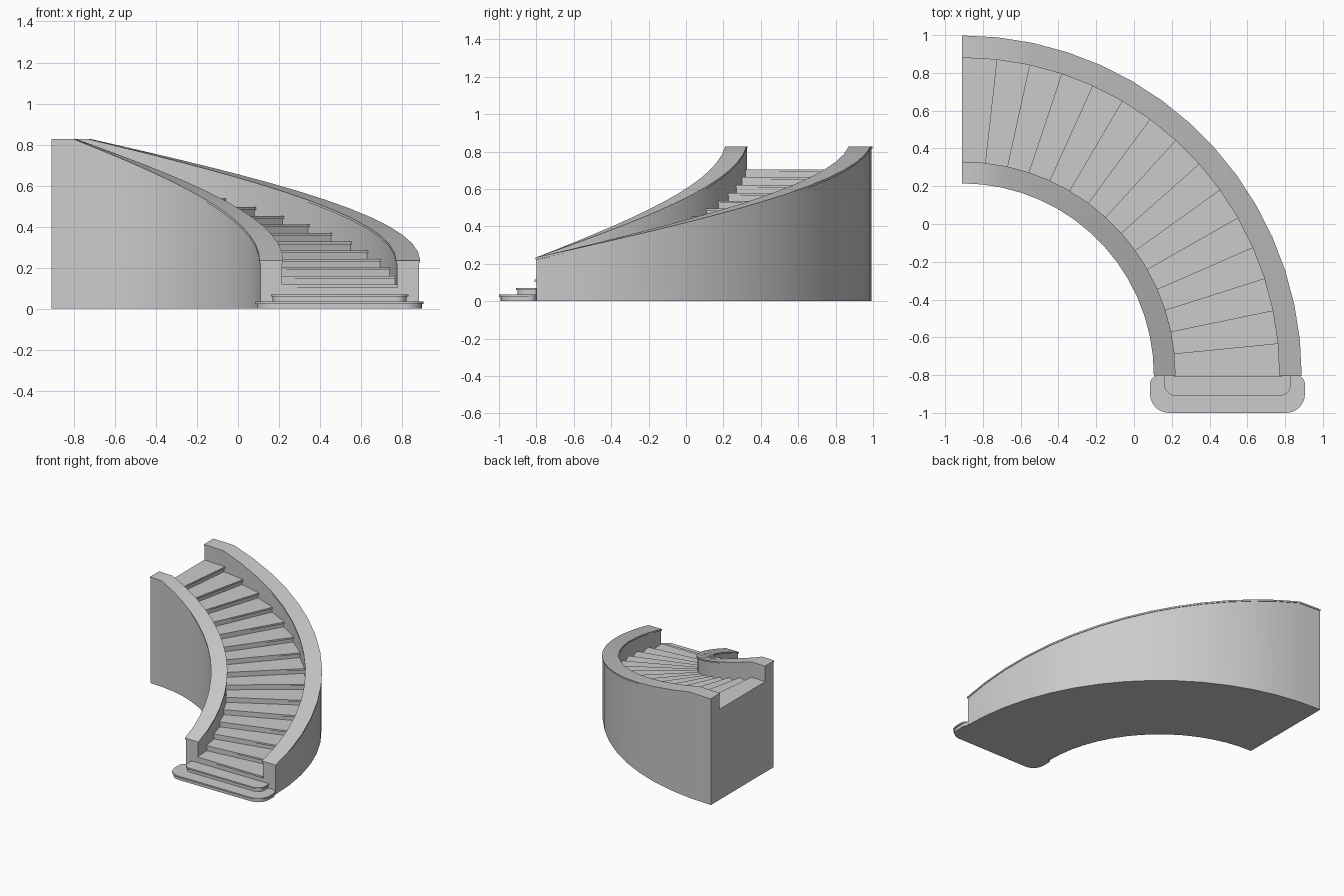
import bpy, bmesh
from math import radians, sin, cos, pi

if "Cube" in bpy.data.objects:
    bpy.data.objects.remove(bpy.data.objects["Cube"])

CX, CY = -0.91, -0.80          # centre of the quarter turn
N, STEP = 15, 6.0              # treads and degrees per tread
RISE, TOP = 0.042, 0.705
R_IN, R_OUT = (1.015, 1.13), (1.68, 1.798)


def polar(r, a, z):
    return (CX + r * cos(radians(a)), CY + r * sin(radians(a)), z)


def finish(name, bm, smooth=False, recalc=True):
    if recalc:
        bmesh.ops.recalc_face_normals(bm, faces=bm.faces)
    me = bpy.data.meshes.new(name)
    bm.to_mesh(me)
    bm.free()
    ob = bpy.data.objects.new(name, me)
    bpy.context.collection.objects.link(ob)
    if smooth:
        bpy.context.view_layer.objects.active = ob
        ob.select_set(True)
        bpy.ops.object.shade_smooth_by_angle(angle=radians(30))
        ob.select_set(False)
    return ob


def sweep(bm, angles, r0, r1, low, high):
    """Closed box section swept round the turn; low/high give z at an angle."""
    rings = [[bm.verts.new(polar(r, a, f(a)))
              for r, f in ((r0, low), (r1, low), (r1, high), (r0, high))] for a in angles]
    for p, q in zip(rings, rings[1:]):
        for i in range(4):
            j = (i + 1) % 4
            bm.faces.new((p[i], p[j], q[j], q[i]))
    bm.faces.new(rings[0])
    bm.faces.new(rings[-1])


def rail(a):
    return 0.234 + 0.594 * min(max(a, 0), 84) / 84


# Curved side walls with slightly wider sloping caps
angles = [i * STEP for i in range(N + 1)]
CAP, LIP = 0.012, 0.005
for side, (r0, r1) in (("inner", R_IN), ("outer", R_OUT)):
    bm = bmesh.new()
    sweep(bm, angles, r0 + LIP, r1 - LIP, lambda a: 0, lambda a: rail(a) - CAP)
    finish(side + "_wall", bm, True)
    bm = bmesh.new()
    sweep(bm, [-0.15] + angles[1:], r0, r1, lambda a: rail(a) - CAP, rail)
    finish(side + "_wall_cap", bm, True)

# Treads with nosings
RA, RB = R_IN[1] - 0.01, R_OUT[0] + 0.01
bm = bmesh.new()
for k in range(N):
    z = TOP - RISE * (N - 1 - k)
    sweep(bm, [k * STEP - 0.35, (k + 1) * STEP], RA, RB,
          lambda a: z - 0.013, lambda a: z)
finish("treads", bm)

# Risers, closed underside and rear end
bm = bmesh.new()


def quad(*pts):
    bm.faces.new([bm.verts.new(polar(*p)) for p in pts])


for k in range(N):
    a, b = k * STEP, (k + 1) * STEP
    z1 = TOP - RISE * (N - 1 - k) - 0.013
    z0 = z1 - RISE if k else 0
    quad((RA, a, z0), (RB, a, z0), (RB, a, z1), (RA, a, z1))
    quad((RA, a, 0), (RA, b, 0), (RB, b, 0), (RB, a, 0))
quad((RA, 90, 0), (RA, 90, TOP - 0.013), (RB, 90, TOP - 0.013), (RB, 90, 0))
finish("risers", bm, recalc=False)


# Rounded starting steps
def slab(name, x0, x1, y0, y1, z0, z1, rf, rb):
    bm = bmesh.new()
    pts = []
    for cx, cy, r, start in ((x1 - rf, y0 + rf, rf, -pi / 2), (x1 - rb, y1 - rb, rb, 0),
                             (x0 + rb, y1 - rb, rb, pi / 2), (x0 + rf, y0 + rf, rf, pi)):
        n = 8 if r > 0.01 else 1
        for i in range(n + 1):
            t = start + pi / 2 * i / n
            pts.append((cx + r * cos(t), cy + r * sin(t), z0))
    f = bm.faces.new([bm.verts.new(p) for p in pts])
    ext = bmesh.ops.extrude_face_region(bm, geom=[f], use_keep_orig=True)
    for v in ext["geom"]:
        if isinstance(v, bmesh.types.BMVert):
            v.co.z = z1
    finish(name, bm, True)


for name, x0, x1, y0, z, rf, rb in (("first_step", 0.085, 0.905, -1.0, 0.0, 0.1, 0.05),
                                    ("second_step", 0.16, 0.83, -0.91, 0.035, 0.06, 0.003)):
    d = 0.009
    slab(name + "_base", x0 + d, x1 - d, y0 + d, -0.80, z, z + 0.024, rf - d, max(rb - d, 0.003))
    slab(name + "_tread", x0, x1, y0, -0.80, z + 0.024, z + 0.035, rf, rb)
